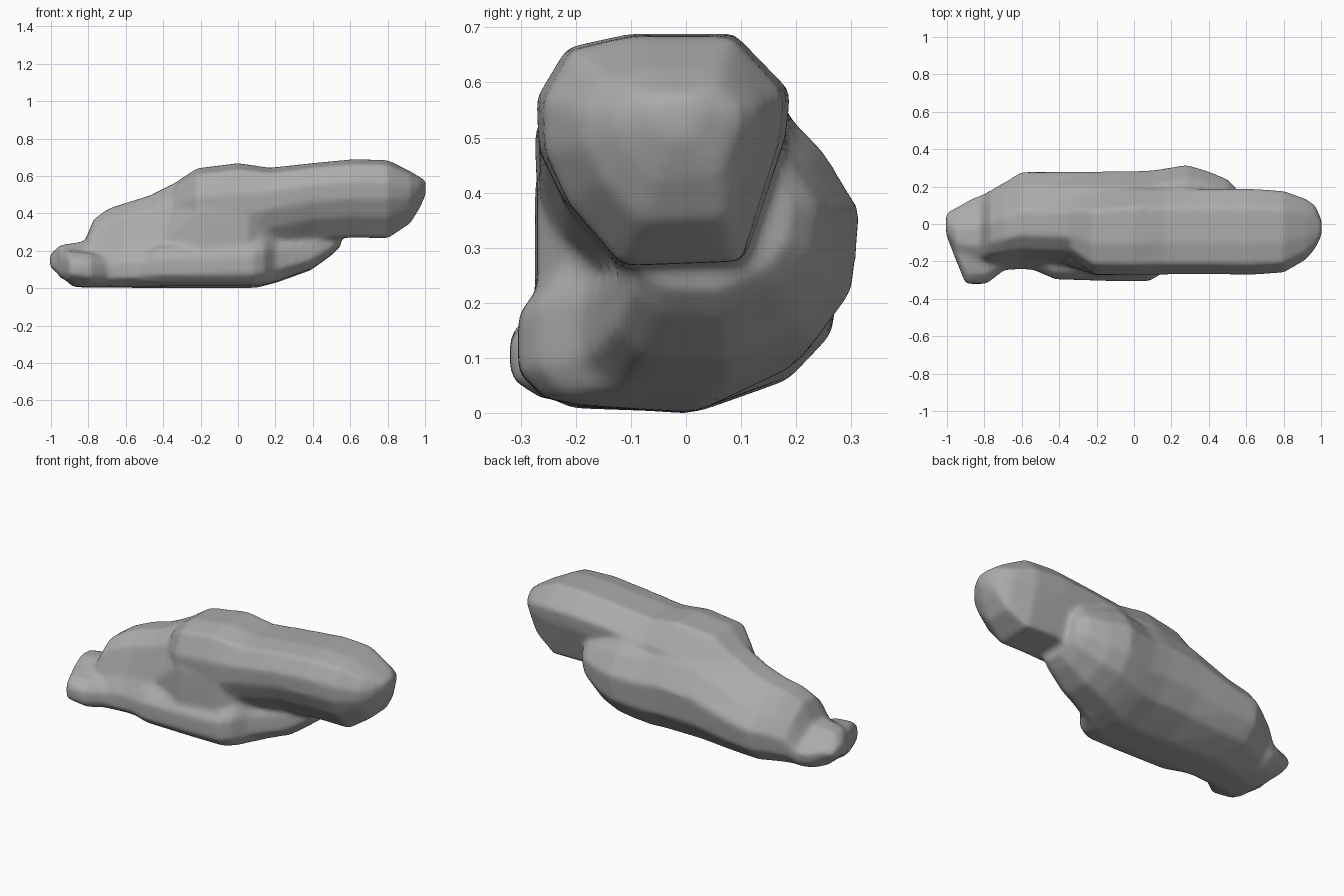
import bpy, bmesh, math


def loft(name, profile, stations):
    """Skin a unit y-z profile through stations of (x, y0, y1, z0, z1)."""
    bm = bmesh.new()
    rings = []
    for x, y0, y1, z0, z1 in stations:
        rings.append([bm.verts.new((x, y0 + u * (y1 - y0), z0 + v * (z1 - z0)))
                      for u, v in profile])
    n = len(profile)
    for a, b in zip(rings, rings[1:]):
        for i in range(n):
            j = (i + 1) % n
            bm.faces.new((a[i], a[j], b[j], b[i]))
    bm.faces.new(rings[0])
    bm.faces.new(rings[-1])
    bmesh.ops.recalc_face_normals(bm, faces=bm.faces[:])
    mesh = bpy.data.meshes.new(name)
    bm.to_mesh(mesh)
    bm.free()
    obj = bpy.data.objects.new(name, mesh)
    bpy.context.collection.objects.link(obj)
    return obj


# Upper overhanging lobe
lobe_profile = [(0, .72), (.12, .94), (.37, 1), (.78, 1), (1, .75), (.98, .55),
                (.82, .02), (.33, 0), (.11, .27), (.01, .5)]
lobe = loft("upper_lobe", lobe_profile, [
    (-.34, -.17, .14, .15, .56),
    (-.22, -.27, .17, .10, .64),
    (0, -.275, .19, .10, .668),
    (.17, -.27, .185, .20, .643),
    (.40, -.268, .187, .26, .668),
    (.62, -.272, .19, .27, .689),
    (.80, -.26, .178, .266, .684),
    (.92, -.19, .135, .345, .625),
    (.97, -.13, .10, .425, .595),
    (1.004, -.06, .02, .50, .575)])

# Lower body, widest at the back and tapering to the left
body_profile = [(0, .12), (0, .3), (.1, .5), (.2, .85), (.35, 1), (.6, 1),
                (.86, .77), (1, .57), (.97, .31), (.82, .13), (.5, 0), (.12, .02)]
body = loft("lower_body", body_profile, [
    (-1.006, -.06, .06, .115, .18),
    (-.95, -.20, .09, .065, .23),
    (-.88, -.25, .13, .006, .24),
    (-.82, -.26, .155, .003, .25),
    (-.77, -.25, .18, .002, .37),
    (-.69, -.245, .225, .002, .425),
    (-.60, -.24, .28, .001, .455),
    (-.47, -.25, .28, 0, .495),
    (-.22, -.27, .28, 0, .62),
    (0, -.27, .283, -.001, .645),
    (.10, -.25, .288, .001, .62),
    (.20, -.19, .303, .027, .61),
    (.28, -.16, .317, .055, .60),
    (.39, -.13, .285, .095, .57),
    (.50, -.10, .24, .175, .53),
    (.55, -.08, .19, .225, .50)])

# Rounded bulges along the bottom front edge
bulge_profile = [(0, .25), (0, .65), (.2, .9), (.6, 1), (1, .8), (1, .1),
                 (.6, 0), (.2, .06)]
front = loft("front_bulge", bulge_profile, [
    (-.56, -.235, -.08, .02, .19),
    (-.42, -.295, -.08, .015, .24),
    (-.10, -.305, -.06, .01, .26),
    (.08, -.305, -.06, .01, .27),
    (.14, -.27, -.05, .015, .29),
    (.22, -.16, -.04, .035, .29)])
left = loft("left_bulge", bulge_profile, [
    (-.96, -.17, -.06, .06, .21),
    (-.90, -.32, -.06, .03, .21),
    (-.79, -.32, -.06, .015, .20),
    (-.66, -.22, -.06, .02, .17)])

# Steep wall joining the front bulge to the upper lobe
wall = loft("front_wall", bulge_profile, [
    (-.42, -.20, 0, .08, .34),
    (-.30, -.24, 0, .08, .50),
    (-.20, -.275, 0, .08, .60),
    (.05, -.27, 0, .08, .56),
    (.14, -.22, 0, .08, .50),
    (.26, -.13, 0, .12, .45)])

# Fuse the lumps into one soft skin
bpy.ops.object.select_all(action='DESELECT')
for part in (lobe, body, front, left, wall):
    part.select_set(True)
bpy.context.view_layer.objects.active = body
bpy.ops.object.join()
body.name = "lumpy_body"
remesh = body.modifiers.new("skin", 'REMESH')
remesh.mode = 'VOXEL'
remesh.voxel_size = 0.014
remesh.use_smooth_shade = True
soften = body.modifiers.new("soften", 'SMOOTH')
soften.factor = 0.5
soften.iterations = 8

# Mid grey surface
grey = bpy.data.materials.new("mid_grey")
grey.diffuse_color = (0.41, 0.41, 0.41, 1)
body.data.materials.clear()
body.data.materials.append(grey)
